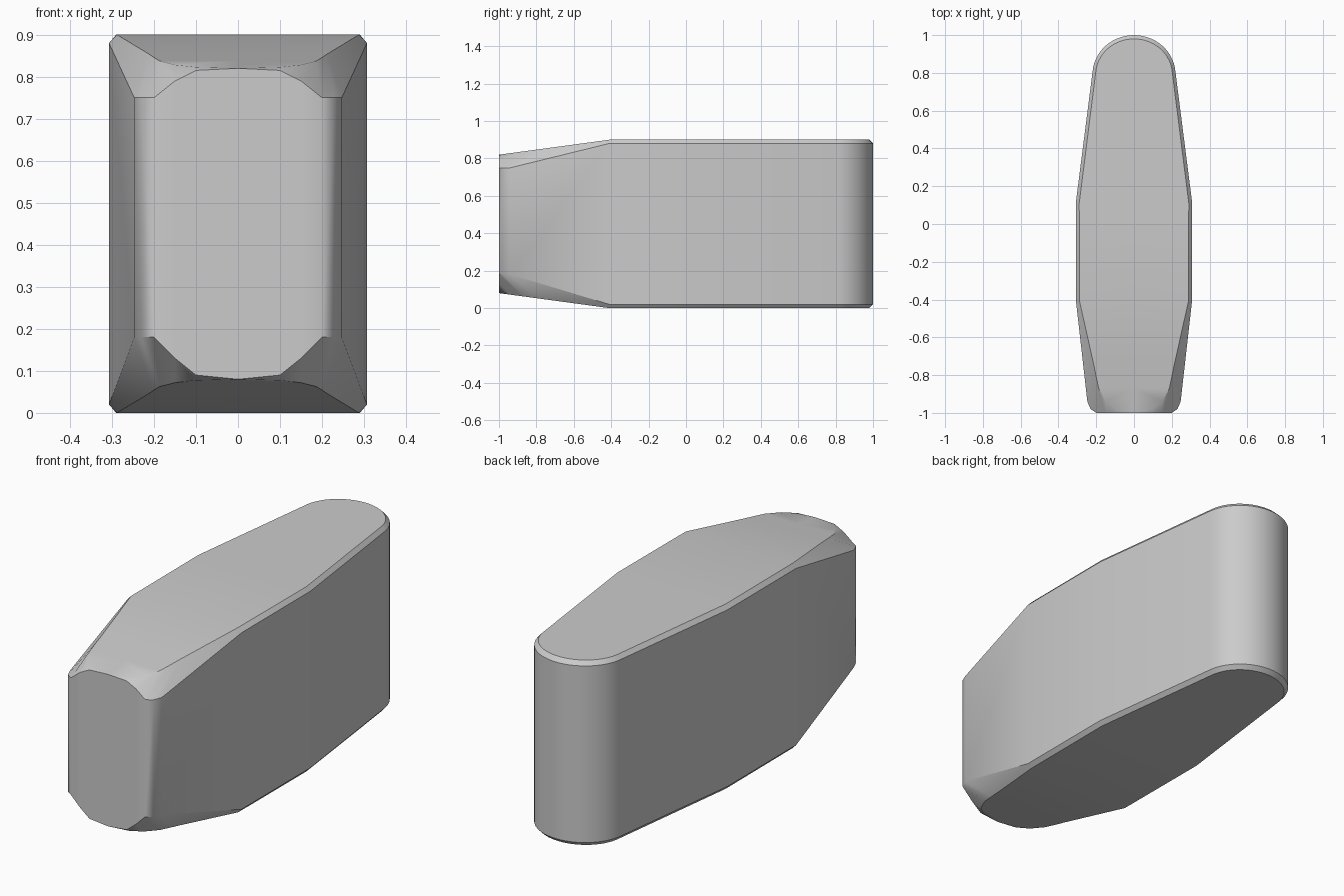
import bpy
import bmesh
import math

cube = bpy.data.objects.get("Cube")
if cube:
    bpy.data.objects.remove(cube, do_unlink=True)

# Material
grey = bpy.data.materials.new("plain_grey")
grey.use_nodes = True
grey.diffuse_color = (0.6, 0.6, 0.6, 1)
grey.node_tree.nodes["Principled BSDF"].inputs["Base Color"].default_value = (0.6, 0.6, 0.6, 1)

SLOPE_Y = -0.41   # the caps slope down ahead of here
HEIGHT = 0.9


def cap_drop(y):
    """How far the top and bottom caps close in towards the nose."""
    return 0.08 * max(0, (SLOPE_Y - y) / (1 + SLOPE_Y))


# Half outline, nose to tail: wall x, wall y, wall bottom, wall top, cap x, cap y
stations = [
    (0, -1, 0.08, 0.82, 0, -1),
    (0.10, -1, 0.09, 0.815, 0.10, -0.98),
    (0.15, -1, 0.13, 0.79, 0.15, -0.94),
    (0.20, -1, 0.18, 0.75, 0.187, -0.87),
    (0.23, -0.98, 0.18, 0.75, 0.20, -0.81),
    (0.247, -0.94, 0.18, 0.75, 0.212, -0.75),
    (0.307, SLOPE_Y, 0.02, 0.88, 0.288, SLOPE_Y),
    (0.307, 0.12, 0.02, 0.88, 0.290, 0.11),
]
# Rounded tail
STEPS = 14
for i in range(STEPS + 1):
    a = math.radians(5 + 85 * i / STEPS)
    c, s = math.cos(a), math.sin(a)
    stations.append((0.22 * c, 0.79 + 0.21 * s, 0.02, 0.88,
                     0.203 * c, 0.79 + 0.19 * s))

# Each station is a column from the bottom centre line round to the top one
bm = bmesh.new()
columns = []
for x, y, low, high, cx, cy in stations:
    d = cap_drop(cy)
    points = [(0, cy, d), (cx, cy, d), (x, y, low),
              (x, y, high), (cx, cy, HEIGHT - d), (0, cy, HEIGHT - d)]
    columns.append([bm.verts.new(p) for p in points])
for a, b in zip(columns, columns[1:]):
    for j in range(len(a) - 1):
        bm.faces.new((a[j], b[j], b[j + 1], a[j + 1]))
bmesh.ops.remove_doubles(bm, verts=bm.verts[:], dist=0.0005)
bmesh.ops.recalc_face_normals(bm, faces=bm.faces[:])
mesh = bpy.data.meshes.new("body")
bm.to_mesh(mesh)
bm.free()
mesh.materials.append(grey)

body = bpy.data.objects.new("body", mesh)
bpy.context.collection.objects.link(body)
bpy.ops.object.select_all(action='DESELECT')
body.select_set(True)
bpy.context.view_layer.objects.active = body

# Mirror the half, then shade
mirror = body.modifiers.new("mirror", 'MIRROR')
mirror.use_clip = True
mirror.merge_threshold = 0.001
bpy.ops.object.modifier_apply(modifier="mirror")
bm = bmesh.new()
bm.from_mesh(mesh)
bmesh.ops.recalc_face_normals(bm, faces=bm.faces[:])
bm.to_mesh(mesh)
bm.free()
bpy.ops.object.shade_smooth_by_angle(angle=math.radians(35))
